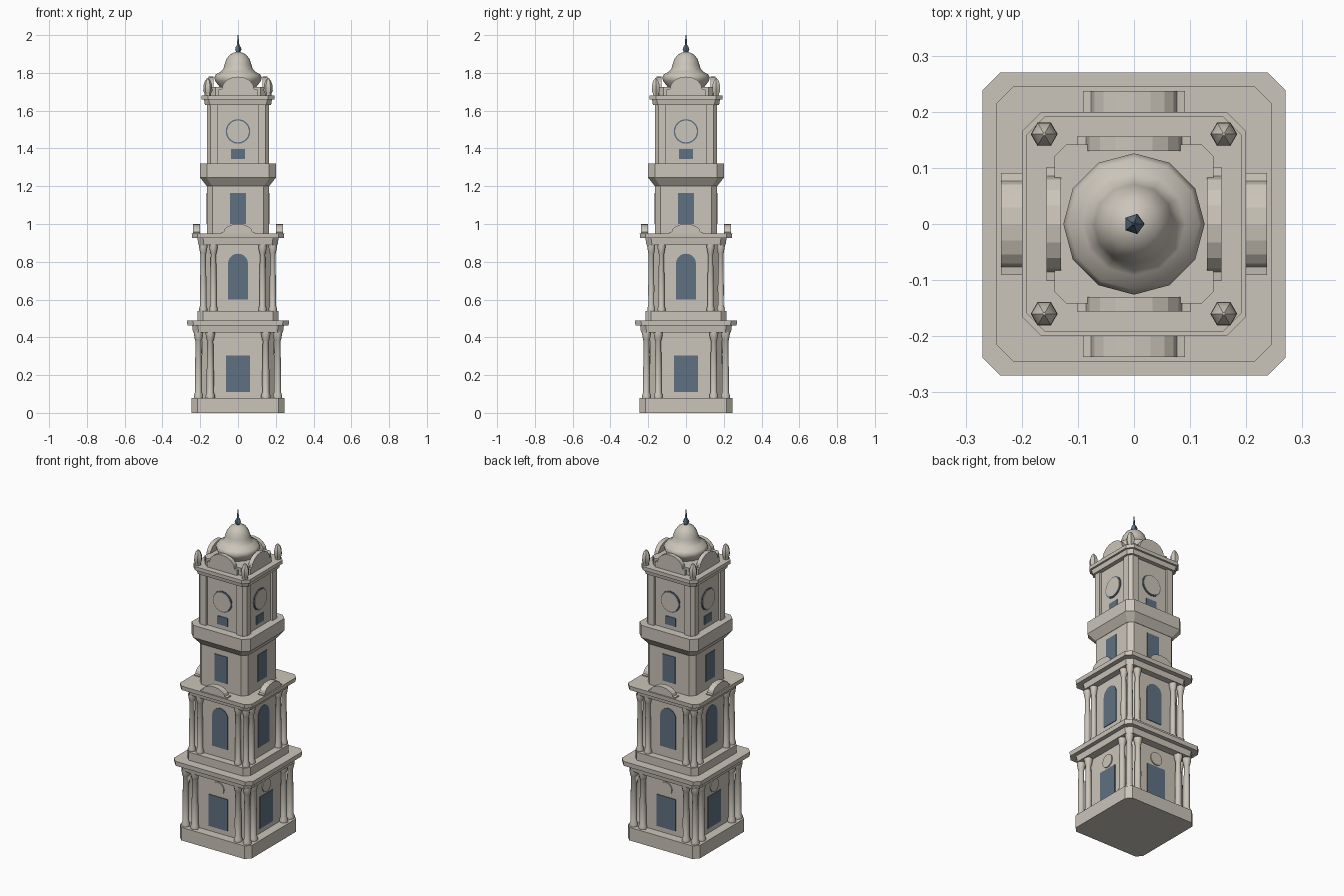
import bpy, bmesh, math
from mathutils import Matrix, Vector

if "Cube" in bpy.data.objects:
    bpy.data.objects.remove(bpy.data.objects["Cube"])


def material(name, rgb):
    m = bpy.data.materials.new(name)
    m.diffuse_color = (*rgb, 1)
    m.use_nodes = True
    m.node_tree.nodes["Principled BSDF"].inputs["Base Color"].default_value = m.diffuse_color
    return m


STONE = material("warm_stone", (0.60, 0.56, 0.49))
BLUE = material("slate_blue", (0.115, 0.165, 0.22))


def finish(name, bm, mat, smooth=False):
    bmesh.ops.recalc_face_normals(bm, faces=bm.faces[:])
    me = bpy.data.meshes.new(name)
    bm.to_mesh(me)
    bm.free()
    me.materials.append(mat)
    ob = bpy.data.objects.new(name, me)
    bpy.context.collection.objects.link(ob)
    if smooth:
        bpy.context.view_layer.objects.active = ob
        ob.select_set(True)
        bpy.ops.object.shade_smooth_by_angle(angle=math.radians(45))
        ob.select_set(False)
    return ob


def loft(bm, rings):
    """Skin a list of equal-length point rings and cap both ends."""
    vs = [[bm.verts.new(p) for p in r] for r in rings]
    n = len(vs[0])
    for a, b in zip(vs, vs[1:]):
        for i in range(n):
            j = (i + 1) % n
            bm.faces.new((a[i], a[j], b[j], b[i]))
    bm.faces.new(vs[0][::-1])
    bm.faces.new(vs[-1])


def block(name, levels):
    """Square block with cut corners; levels are (z, half width, cut)."""
    bm = bmesh.new()
    rings = []
    for z, h, c in levels:
        k = h - c
        rings.append([(h, -k, z), (h, k, z), (k, h, z), (-k, h, z),
                      (-h, k, z), (-h, -k, z), (-k, -h, z), (k, -h, z)])
    loft(bm, rings)
    return finish(name, bm, STONE)


def lathe(name, profile, places, sides, mat):
    """Turned part; profile is (radius, z), repeated at each place."""
    bm = bmesh.new()
    for x, y in places:
        loft(bm, [[(x + r * math.cos(math.tau * i / sides),
                    y + r * math.sin(math.tau * i / sides), z)
                   for i in range(sides)] for r, z in profile])
    return finish(name, bm, mat, True)


def four_sides(name, outline, near, far, mat):
    """Extrude an (x, z) outline from y=-near to y=-far on all four faces."""
    bm = bmesh.new()
    for k in range(4):
        rot = Matrix.Rotation(k * math.pi / 2, 3, 'Z')
        loft(bm, [[rot @ Vector((x, -d, z)) for x, z in outline] for d in (near, far)])
    return finish(name, bm, mat)


def rect(h, z0, z1):
    return [(-h, z0), (h, z0), (h, z1), (-h, z1)]


def disc(r, zc, n=24):
    return [(r * math.cos(math.tau * i / n), zc + r * math.sin(math.tau * i / n))
            for i in range(n)]


def arched(h, z0, spring, rise, n=10):
    return [(-h, z0), (h, z0)] + [(h * math.cos(math.pi * i / n),
            spring + rise * math.sin(math.pi * i / n)) for i in range(n + 1)]


def pediment(w, z0, shoulder, top):
    # small flat shoulders, then a shallow segmental arch
    a = w * 0.84
    arc = [(a * math.cos(math.pi * i / 8),
            shoulder + (top - shoulder) * math.sin(math.pi * i / 8)) for i in range(9)]
    return [(-w, z0), (w, z0), (w, shoulder - 0.002)] + arc + [(-w, shoulder - 0.002)]


# Lower storey
block("base_plinth", [(0, .245, .03), (.08, .245, .03)])
block("lower_walls", [(.08, .19, .04), (.43, .19, .04)])
block("lower_frieze", [(.425, .238, .03), (.462, .243, .03)])
block("lower_cornice", [(.462, .268, .032), (.49, .27, .032)])

# Second storey
block("middle_plinth", [(.49, .215, .03), (.54, .215, .03)])
block("middle_walls", [(.54, .172, .04), (.89, .172, .04)])
block("middle_frieze", [(.89, .21, .03), (.925, .215, .03)])
block("middle_cornice", [(.925, .243, .03), (.95, .245, .03)])

# Shaft and balcony
block("upper_shaft", [(.95, .163, .028), (1.21, .163, .028)])
block("balcony", [(1.20, .165, .028), (1.245, .2, .035), (1.32, .2, .035)])

# Clock storey with corner piers
block("clock_core", [(1.32, .149, .02), (1.63, .149, .02)])
bm = bmesh.new()
for sx in (-1, 1):
    for sy in (-1, 1):
        foot = [(.105, .105), (.163, .105), (.163, .145), (.145, .163), (.105, .163)]
        loft(bm, [[(sx * x, sy * y, z) for x, y in foot] for z in (1.32, 1.63)])
finish("corner_piers", bm, STONE)
block("clock_frieze", [(1.63, .175, .025), (1.658, .18, .025)])
block("clock_cornice", [(1.658, .192, .033), (1.68, .192, .033)])
block("dome_platform", [(1.68, .142, .022), (1.725, .142, .022)])


# Columns: one on each corner and one beside it on each face
def column_places(c, a):
    return [(sx * x, sy * y) for x, y in ((c, c), (a, c), (c, a))
            for sx in (-1, 1) for sy in (-1, 1)]


def column(z0, z1, r):
    return [(r * 1.3, z0), (r * 1.3, z0 + .015), (r, z0 + .028), (r * 1.02, z0 + .13),
            (r * .85, z1 - .05), (r * 1.0, z1 - .045), (r * 1.35, z1 - .012), (r * 1.35, z1)]


lathe("lower_columns", column(.08, .43, .0185), column_places(.209, .147), 10, STONE)
lathe("middle_columns", column(.54, .89, .0165), column_places(.184, .13), 10, STONE)

# Curved pediments
four_sides("lower_pediments", pediment(.091, .95, .958, 1.0), .20, .237, STONE)
four_sides("upper_pediments", pediment(.102, 1.68, 1.715, 1.78), .13, .156, STONE)

# Doors, windows and dials as thin plates
four_sides("doors", rect(.064, .11, .305), .189, .194, BLUE)
four_sides("door_medallions", disc(.04, .355), .189, .196, STONE)
four_sides("arched_windows", arched(.053, .60, .79, .053), .171, .176, BLUE)
four_sides("shaft_windows", rect(.043, 1.0, 1.165), .162, .167, BLUE)
four_sides("small_windows", rect(.036, 1.345, 1.397), .148, .153, BLUE)
four_sides("clock_rims", disc(.065, 1.49), .148, .153, BLUE)
four_sides("clock_dials", disc(.058, 1.49), .148, .156, STONE)

# Corner finials, dome and spire
lathe("corner_finials", [(.018, 1.68), (.018, 1.692), (.024, 1.705), (.023, 1.735),
                         (.015, 1.758), (.003, 1.772)],
      [(sx * .16, sy * .16) for sx in (-1, 1) for sy in (-1, 1)], 6, STONE)
lathe("dome", [(.09, 1.715), (.10, 1.73), (.12, 1.755), (.126, 1.775), (.117, 1.792),
               (.092, 1.806), (.077, 1.822), (.071, 1.845), (.062, 1.872),
               (.045, 1.895), (.022, 1.908), (.008, 1.911)], [(0, 0)], 12, STONE)
lathe("spire", [(.01, 1.905), (.019, 1.925), (.014, 1.938), (.007, 1.948),
                (.005, 1.97), (.002, 2.0)], [(0, 0)], 5, BLUE)
